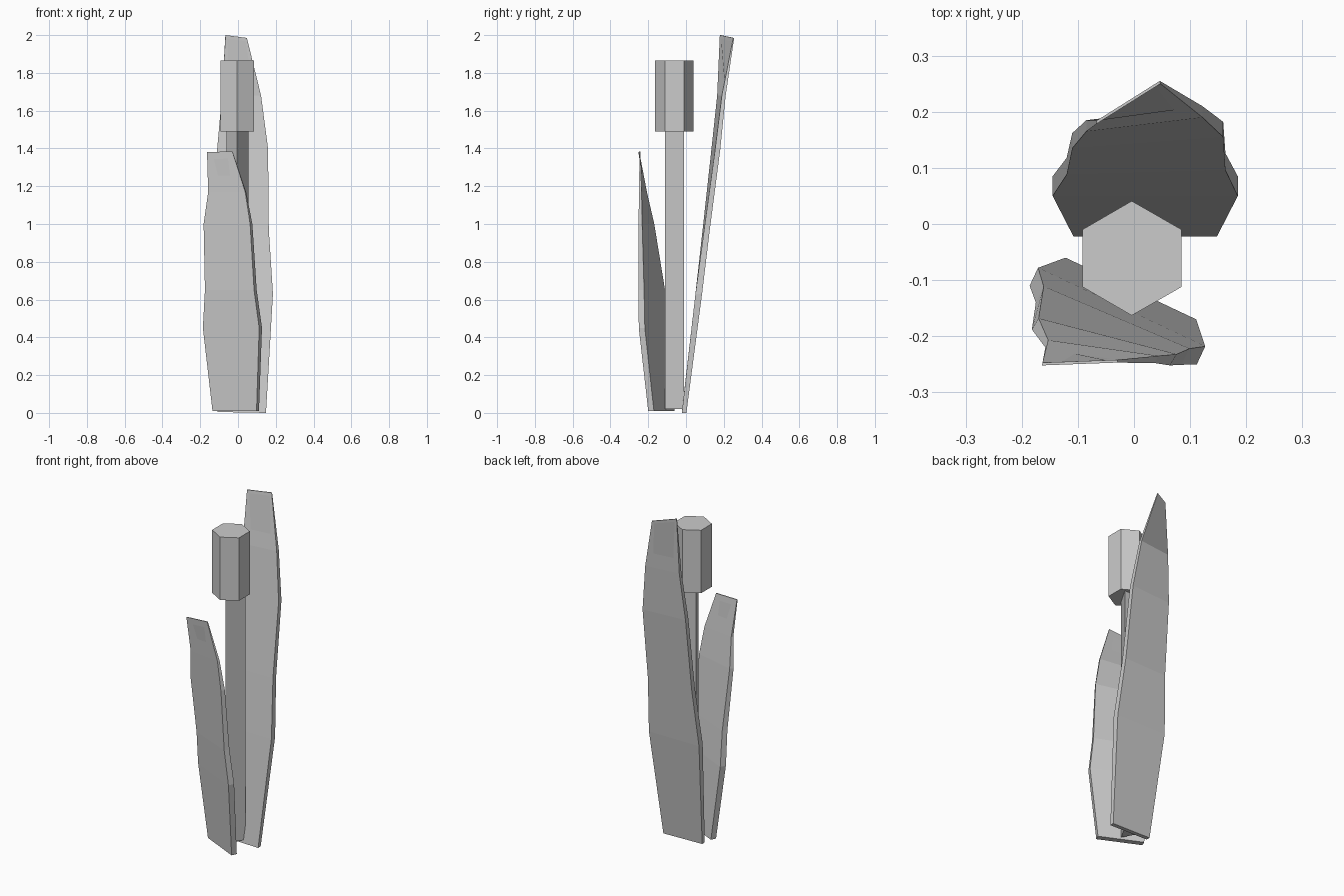
import bpy, bmesh


def finish(bm, name):
    bmesh.ops.recalc_face_normals(bm, faces=bm.faces)
    mesh = bpy.data.meshes.new(name)
    bm.to_mesh(mesh)
    bm.free()
    obj = bpy.data.objects.new(name, mesh)
    bpy.context.collection.objects.link(obj)
    return obj


def loft(name, rings):
    """Flat-shaded solid joining a stack of equal-sized rings."""
    bm = bmesh.new()
    rows = [[bm.verts.new(p) for p in ring] for ring in rings]
    n = len(rows[0])
    for a, b in zip(rows, rows[1:]):
        for i in range(n):
            j = (i + 1) % n
            bm.faces.new((a[i], a[j], b[j], b[i]))
    bm.faces.new(rows[0][::-1])
    bm.faces.new(rows[-1])
    return finish(bm, name)


def prism(name, outline, z0, z1):
    return loft(name, [[(x, y, z) for x, y in outline] for z in (z0, z1)])


def leaf(name, sections):
    """Each section: z left, z right, left edge, right edge, thickness offset."""
    rings = []
    for zl, zr, (lx, ly), (rx, ry), (dx, dy) in sections:
        rings.append([(lx, ly, zl), (rx, ry, zr),
                      (rx + dx, ry + dy, zr), (lx + dx, ly + dy, zl)])
    return loft(name, rings)


# Three-sided stem
prism("stem", [(-0.004, -0.112), (0.056, -0.01), (-0.06, -0.01)], 0.02, 1.5)

# Six-sided seed head
prism("seed_head", [(-0.004, -0.163), (0.085, -0.112), (0.085, -0.01),
                    (-0.004, 0.041), (-0.092, -0.01), (-0.092, -0.112)], 1.49, 1.865)

# Tall leaf leaning backward and twisting towards its tip
leaf("back_leaf", [
    (0.005, 0.0, (-0.108, -0.022), (0.148, -0.022), (0, 0.024)),
    (0.63, 0.63, (-0.145, 0.05), (0.185, 0.05), (0, 0.035)),
    (0.97, 0.97, (-0.12, 0.088), (0.163, 0.096), (0, 0.030)),
    (1.40, 1.40, (-0.11, 0.135), (0.159, 0.155), (0, 0.027)),
    (1.68, 1.68, (-0.085, 0.165), (0.122, 0.190), (0, 0.020)),
    (2.0, 1.985, (-0.066, 0.179), (0.047, 0.250), (-0.001, 0.005)),
])

# Shorter leaf leaning forward
leaf("front_leaf", [
    (0.01, 0.01, (-0.135, -0.09), (0.098, -0.20), (0.013, 0.03)),
    (0.45, 0.45, (-0.186, -0.11), (0.112, -0.25), (0.015, 0.032)),
    (0.65, 0.65, (-0.175, -0.14), (0.085, -0.251), (0.014, 0.029)),
    (1.0, 1.0, (-0.182, -0.188), (0.064, -0.252), (0.012, 0.02)),
    (1.17, 1.17, (-0.158, -0.22), (0.038, -0.248), (0.005, 0.013)),
    (1.38, 1.385, (-0.164, -0.252), (-0.03, -0.247), (0.001, 0.005)),
])
